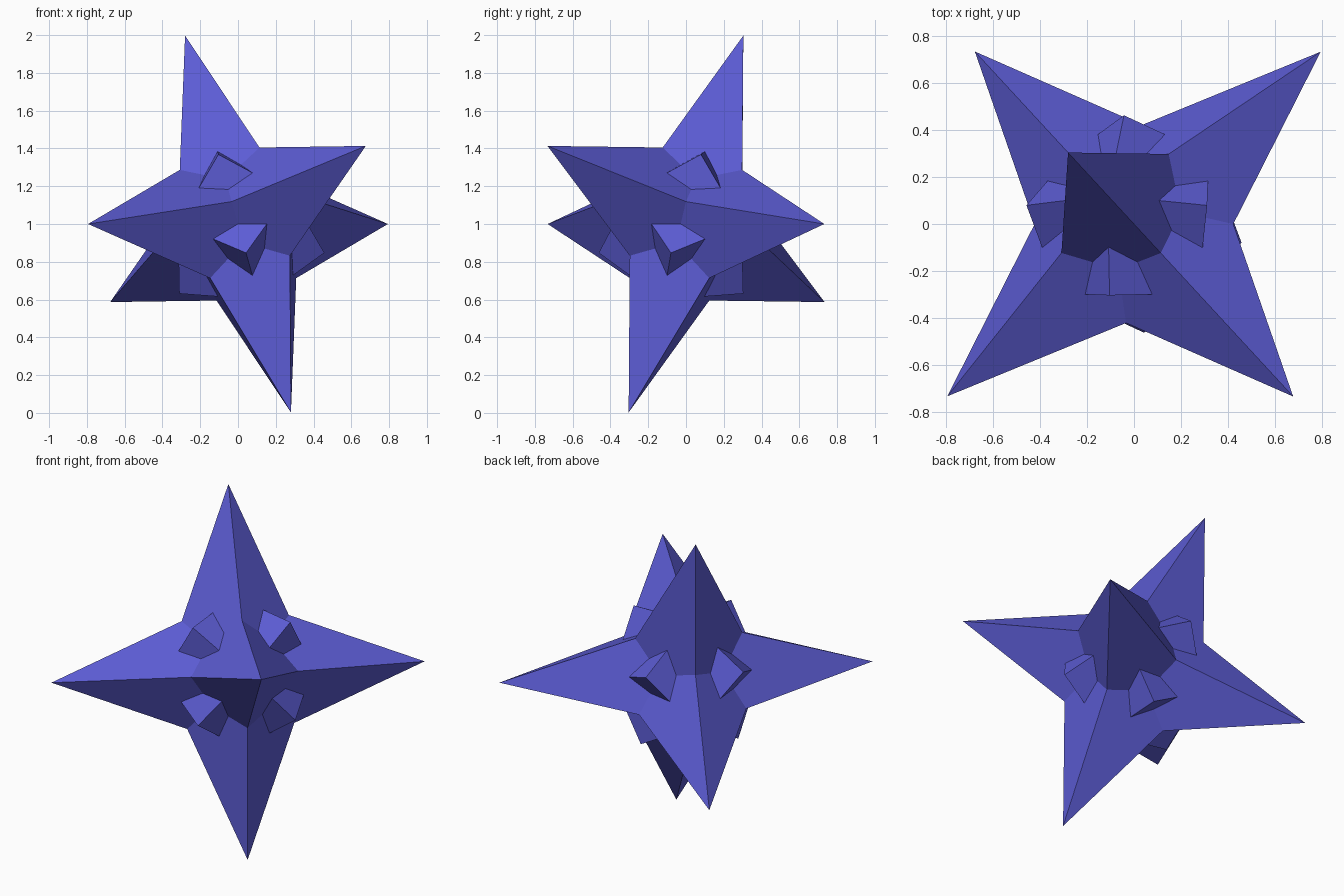
import bpy, bmesh, math
from itertools import product
from mathutils import Vector, Euler, Matrix

if "Cube" in bpy.data.objects:
    bpy.data.objects.remove(bpy.data.objects["Cube"])

TIP, VALLEY, DIMPLE = 1.08, 0.31, 0.181   # spike length, valley and dimple coordinates
TILT = Euler((math.radians(-22.5), 0, math.radians(42.7))).to_matrix().to_4x4()
PLACE = Matrix.Translation((0, 0, 1.0)) @ TILT

indigo = bpy.data.materials.new("indigo")
indigo.use_nodes = True
color = (0.108, 0.108, 0.66, 1)
indigo.diffuse_color = color
indigo.node_tree.nodes["Principled BSDF"].inputs["Base Color"].default_value = color


def finish(bm, name):
    """Tilt the part into place and turn it into a flat shaded object."""
    bmesh.ops.transform(bm, matrix=PLACE, verts=bm.verts)
    bmesh.ops.recalc_face_normals(bm, faces=bm.faces)
    mesh = bpy.data.meshes.new(name)
    bm.to_mesh(mesh)
    bm.free()
    mesh.materials.append(indigo)
    obj = bpy.data.objects.new(name, mesh)
    bpy.context.collection.objects.link(obj)
    return obj


# Six-pointed star: a cube split once, with face centres pulled out to spikes,
# edge middles kept as valleys and corners sunk into dimples
bm = bmesh.new()
bmesh.ops.create_cube(bm, size=2)
bmesh.ops.subdivide_edges(bm, edges=bm.edges[:], cuts=1, use_grid_fill=True)
for v in bm.verts:
    nonzero = sum(abs(c) > 0.5 for c in v.co)
    v.co *= {1: TIP, 2: VALLEY, 3: DIMPLE}[nonzero]
finish(bm, "star_body")

# Eight small three-sided studs poking out of the dimples
PEAK = Vector((0.282, 0.282, 0.282))
FOOT = Vector((0.146, 0.146, 0.355))      # where a stud edge meets the body
base = PEAK + 2 * (FOOT - PEAK)           # carried on inside the body
for signs in product((-1, 1), repeat=3):
    bm = bmesh.new()
    points = [PEAK, base, base.zxy, base.yzx]
    verts = [bm.verts.new([s * c for s, c in zip(signs, p)]) for p in points]
    for tri in ((0, 1, 2), (0, 2, 3), (0, 3, 1), (3, 2, 1)):
        bm.faces.new([verts[i] for i in tri])
    side = ("right", "left")[signs[0] > 0]
    face = ("front", "back")[signs[1] > 0]
    level = ("lower", "upper")[signs[2] > 0]
    finish(bm, f"stud_{level}_{face}_{side}")
